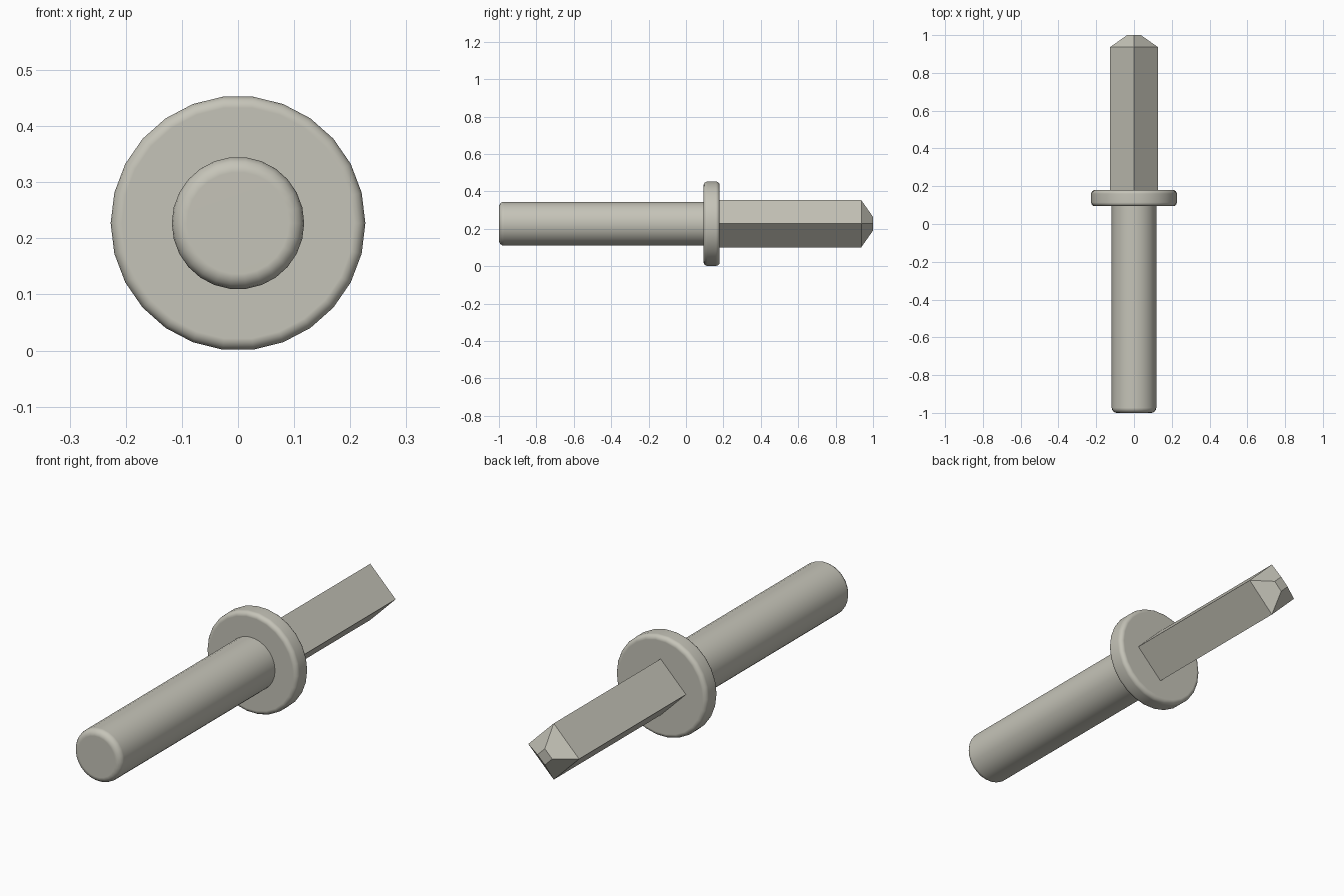
import bpy, bmesh
from math import radians, sqrt
from mathutils import Matrix, Vector

cube = bpy.data.objects.get("Cube")
if cube:
    bpy.data.objects.remove(cube, do_unlink=True)

AXIS_Z = 0.227   # height of the long axis
SIDES = 26

metal = bpy.data.materials.new("warm_grey_metal")
metal.use_nodes = True
colour = (0.56, 0.55, 0.48, 1)
metal.diffuse_color = colour
metal.node_tree.nodes["Principled BSDF"].inputs["Base Color"].default_value = colour


def rod(name, sides, r_front, r_back, y0, y1, turn):
    """Prism along y from y0 to y1, returned as an object and its bmesh."""
    bm = bmesh.new()
    place = (Matrix.Translation((0, (y0 + y1) / 2, AXIS_Z))
             @ Matrix.Rotation(radians(-90), 4, 'X')
             @ Matrix.Rotation(radians(turn), 4, 'Z'))
    bmesh.ops.create_cone(bm, cap_ends=True, segments=sides, radius1=r_front,
                          radius2=r_back, depth=y1 - y0, matrix=place)
    mesh = bpy.data.meshes.new(name)
    mesh.materials.append(metal)
    obj = bpy.data.objects.new(name, mesh)
    bpy.context.collection.objects.link(obj)
    return obj, bm


def finish(obj, bm, smooth):
    bmesh.ops.recalc_face_normals(bm, faces=bm.faces)
    bm.to_mesh(obj.data)
    bm.free()
    if smooth:
        bpy.ops.object.select_all(action='DESELECT')
        obj.select_set(True)
        bpy.context.view_layer.objects.active = obj
        bpy.ops.object.shade_smooth_by_angle(angle=radians(40))
        weighted = obj.modifiers.new("flat_caps", 'WEIGHTED_NORMAL')
        weighted.keep_sharp = True


def rounded_rod(name, radius, y0, y1, bevel, rims):
    obj, bm = rod(name, SIDES, radius, radius, y0, y1, 90)
    edges = [e for e in bm.edges
             if any(all(abs(v.co.y - y) < 1e-4 for v in e.verts) for y in rims)]
    bmesh.ops.bevel(bm, geom=edges, offset=bevel, segments=4, profile=0.5,
                    affect='EDGES', clamp_overlap=True)
    finish(obj, bm, True)


# Round shaft with a softened front end, and the collar
rounded_rod("round_shaft", 0.118, -1.0, 0.12, 0.027, [-1.0])
rounded_rod("collar", 0.227, 0.094, 0.18, 0.02, [0.094, 0.18])

# Square shank standing on its corner, with a blunt pyramid tip
shank, bm = rod("square_shank", 4, 0.126, 0.126, 0.15, 0.937, 0)
end = max(bm.faces, key=lambda f: f.calc_center_median().y)
tip = bmesh.ops.extrude_discrete_faces(bm, faces=[end])["faces"][0]
bmesh.ops.translate(bm, verts=tip.verts, vec=(0, 1.0 - 0.937, 0))
bmesh.ops.scale(bm, verts=tip.verts, vec=(0.29, 1, 0.29),
                space=Matrix.Translation((0, 0, -AXIS_Z)))
finish(shank, bm, False)
